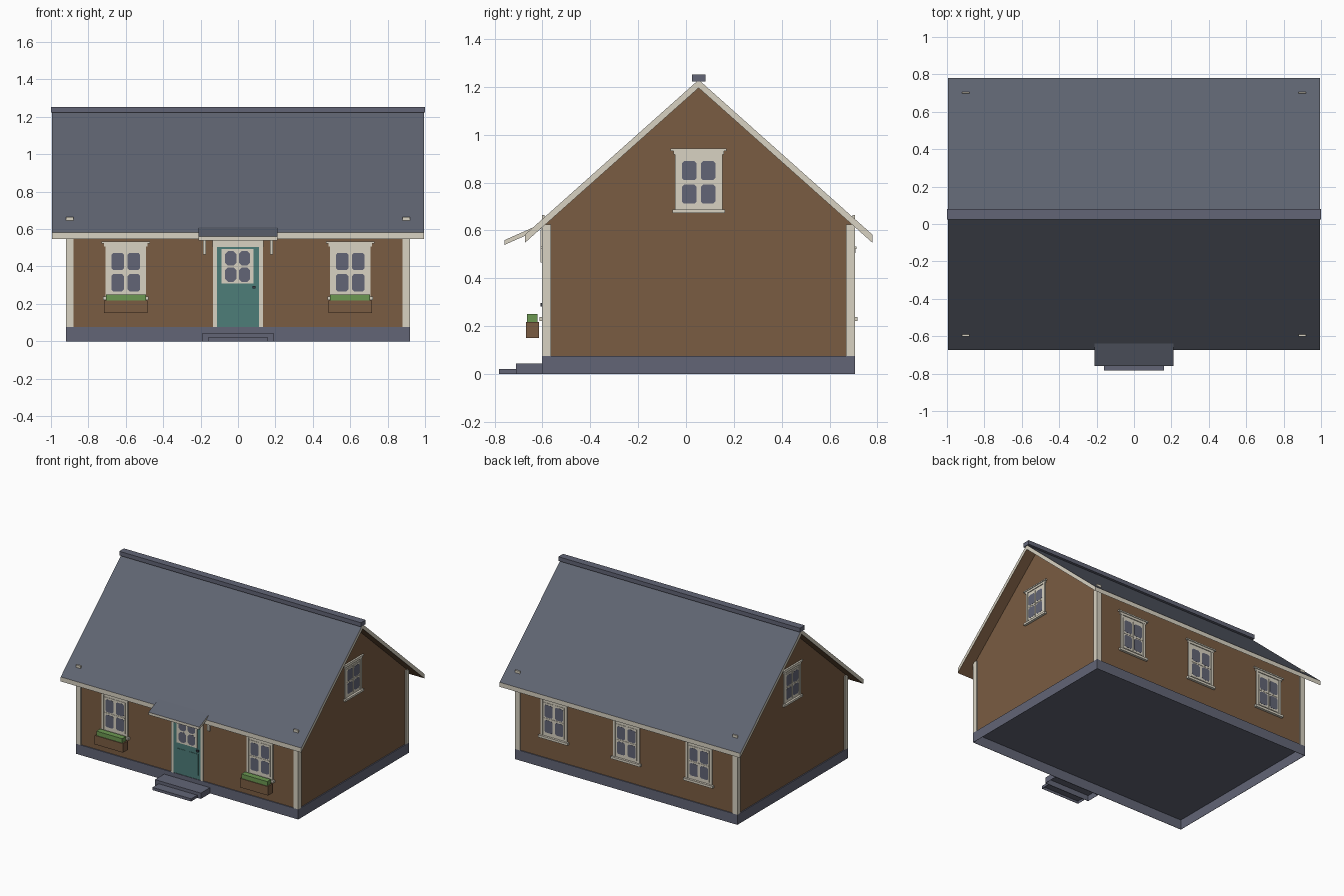
import bpy, bmesh
from math import radians
from mathutils import Matrix, Vector

cube = bpy.data.objects.get("Cube")
if cube:
    bpy.data.objects.remove(cube)


def make_material(name, hex_code):
    """Flat material from an sRGB hex colour."""
    srgb = [int(hex_code[i:i + 2], 16) / 255 for i in (0, 2, 4)]
    rgba = [((c + 0.055) / 1.055) ** 2.4 for c in srgb] + [1]
    m = bpy.data.materials.new(name)
    m.use_nodes = True
    m.diffuse_color = rgba
    m.node_tree.nodes["Principled BSDF"].inputs["Base Color"].default_value = rgba
    return m


SLATE = make_material("slate grey", "626576")
ROOF = make_material("roof grey", "5f6471")
BROWN = make_material("timber brown", "7a5c42")
CREAM = make_material("cream trim", "d8d2c2")
TEAL = make_material("door teal", "4d7d79")
GREEN = make_material("leaf green", "6c9852")
DARK = make_material("dark metal", "3a3c44")
PALETTE = [SLATE, ROOF, BROWN, CREAM, TEAL, GREEN, DARK]


def add_box(bm, x, y, z, mat):
    lo, hi = Vector((x[0], y[0], z[0])), Vector((x[1], y[1], z[1]))
    m = Matrix.Translation((lo + hi) / 2) @ Matrix.Diagonal((*(hi - lo), 1))
    verts = bmesh.ops.create_cube(bm, size=1, matrix=m)["verts"]
    for f in {f for v in verts for f in v.link_faces}:
        f.material_index = PALETTE.index(mat)


def add_prism(bm, points, start, offset, mat):
    """Extrude a planar outline of 3D points by an offset."""
    face = bm.faces.new([bm.verts.new(Vector(p) + Vector(start)) for p in points])
    ext = bmesh.ops.extrude_face_region(bm, geom=[face], use_keep_orig=True)["geom"]
    verts = [g for g in ext if isinstance(g, bmesh.types.BMVert)]
    bmesh.ops.translate(bm, verts=verts, vec=offset)
    for f in {f for v in verts for f in v.link_faces} | {face}:
        f.material_index = PALETTE.index(mat)


def finish(name, bm, matrix=None):
    bmesh.ops.recalc_face_normals(bm, faces=bm.faces)
    mesh = bpy.data.meshes.new(name)
    bm.to_mesh(mesh)
    bm.free()
    # keep only the materials this part uses
    used = sorted({p.material_index for p in mesh.polygons})
    for i in used:
        mesh.materials.append(PALETTE[i])
    for p in mesh.polygons:
        p.material_index = used.index(p.material_index)
    ob = bpy.data.objects.new(name, mesh)
    bpy.context.collection.objects.link(ob)
    if matrix:
        ob.matrix_world = matrix
    return ob


def box(name, x, y, z, mat):
    bm = bmesh.new()
    add_box(bm, x, y, z, mat)
    return finish(name, bm)


def hollow_block(name, x, y, z, mat):
    """Thin-walled block, open underneath."""
    bm = bmesh.new()
    add_box(bm, x, y, z, mat)
    bm.faces.ensure_lookup_table()
    base = min(bm.faces, key=lambda f: f.calc_center_median().z)
    bmesh.ops.delete(bm, geom=[base], context="FACES_ONLY")
    shell = finish(name, bm).modifiers.new("Shell", "SOLIDIFY")
    shell.thickness = 0.003
    shell.offset = -1


def profile_along_x(name, yz, half, mat, roofing=False):
    """Extrude a y-z outline; roofing gets grey tops, timber undersides."""
    bm = bmesh.new()
    add_prism(bm, [(0, y, z) for y, z in yz], (-half, 0, 0), (2 * half, 0, 0), mat)
    if roofing:
        bmesh.ops.recalc_face_normals(bm, faces=bm.faces)
        for f in bm.faces:
            if f.normal.z > 0.1:
                f.material_index = PALETTE.index(ROOF)
            elif f.normal.z < -0.1:
                f.material_index = PALETTE.index(BROWN)
    return finish(name, bm)


def add_pane(bm, x, z, y, cut):
    """Glass plate with clipped corners, facing -y."""
    (a, b), (c, d) = x, z
    outline = [(a + cut, c), (b - cut, c), (b, c + cut), (b, d - cut),
               (b - cut, d), (a + cut, d), (a, d - cut), (a, c + cut)]
    add_prism(bm, [(px, 0, pz) for px, pz in outline], (0, y, 0), (0, -0.001, 0), SLATE)


def window(name, location, turn, scale):
    bm = bmesh.new()
    add_box(bm, (-.095, .095), (-.002, .004), (-.12, .11), CREAM)       # backing
    for s in (-1, 1):
        side = sorted((s * .083, s * .099))
        add_box(bm, side, (-.007, .004), (-.12, .11), CREAM)            # casing
        add_box(bm, sorted((s * .003, s * .078)), (-.005, 0), (-.108, .094), CREAM)
        for lo, hi in ((-.096, -.016), (.002, .082)):
            add_pane(bm, sorted((s * .009, s * .070)), (lo, hi), -.005, .009)
    add_box(bm, (-.076, .076), (-.007, 0), (-.010, -.004), CREAM)       # crossbar
    add_box(bm, (-.105, .105), (-.008, .004), (.11, .125), CREAM)       # head
    add_box(bm, (-.117, .117), (-.013, .004), (.125, .134), CREAM)      # cap
    add_box(bm, (-.11, .11), (-.018, .004), (-.135, -.12), CREAM)       # sill
    m = (Matrix.Translation(location) @ Matrix.Rotation(radians(turn), 4, "Z")
         @ Matrix.Diagonal((*scale, 1)))
    finish(name, bm, m)


# House shell
MID = 0.053
FRONT, BACK, SIDE = -0.595, 0.70, 0.912
hollow_block("foundation", (-.92, .92), (-.602, .707), (0, .075), SLATE)
profile_along_x("walls", [(FRONT, .075), (BACK, .075), (BACK, .625),
                          (MID, 1.2), (FRONT, .625)], SIDE, BROWN)

# Corner boards: a tall one on the long wall, a shorter one on the gable
for sx in (-1, 1):
    for label, wide, thin in (("front", (-.602, -.565), (-.602, -.592)),
                              ("back", (.67, .707), (.697, .707))):
        box(f"{label}_corner_board", sorted((sx * .88, sx * .92)), thin, (.075, .665), CREAM)
        box(f"{label}_gable_board", sorted((sx * .91, sx * .92)), wide, (.075, .625), CREAM)

# Roof, ridge cap
profile_along_x("roof", [(MID - .727, .548), (MID - .727, .582), (MID, 1.23),
                         (MID + .727, .582), (MID + .727, .548), (MID, 1.196)],
                .995, CREAM, True)
box("ridge_cap", (-1, 1), (MID - .028, MID + .028), (1.222, 1.253), SLATE)

# Windows on all four sides
big = (1.1, 1, 1.16)
for x in (-.6, .6):
    window("front_window", (x, FRONT, .378), 0, big)
for x in (-.6, 0, .6):
    window("back_window", (x, BACK, .378), 180, big)
for s in (-1, 1):
    window("gable_window", (s * SIDE, MID, .808), s * 90, (1, 1, 1))

# Flower boxes
for x in (-.6, .6):
    box("flower_box", (x - .117, x + .117), (-.669, -.614), (.15, .217), BROWN)
    box("flower_box_plants", (x - .107, x + .107), (-.664, -.62), (.21, .25), GREEN)

# Door with glazed upper half and two raised panels
bm = bmesh.new()
add_box(bm, (-.115, .115), (FRONT - .003, FRONT + .01), (.075, .51), TEAL)
add_box(bm, (-.087, .083), (FRONT - .006, FRONT), (.308, .493), CREAM)
for s in (-1, 1):
    for z in ((.318, .395), (.405, .482)):
        add_pane(bm, sorted((s * .007 - .002, s * .067 - .002)), z, FRONT - .006, .015)
    add_box(bm, sorted((s * .014, s * .09)), (FRONT - .006, FRONT), (.105, .265), TEAL)
finish("door", bm)
box("door_handle", (.078, .094), (FRONT - .014, FRONT), (.282, .296), DARK)
for s in (-1, 1):
    box("door_jamb", sorted((s * .113, s * .133)), (FRONT - .008, FRONT), (.075, .51), CREAM)
box("door_lintel", (-.135, .135), (FRONT - .011, FRONT), (.505, .54), CREAM)

# Canopy and its brackets
profile_along_x("canopy", [(-.758, .54), (-.758, .56), (-.6, .63), (-.6, .61)],
                .21, CREAM, True)
for s in (-1, 1):
    box("canopy_bracket", sorted((s * .17, s * .188)), (-.609, -.59), (.465, .605), CREAM)

# Entrance steps
hollow_block("upper_step", (-.19, .19), (-.71, -.602), (0, .043), SLATE)
hollow_block("lower_step", (-.16, .16), (-.782, -.71), (0, .02), SLATE)
